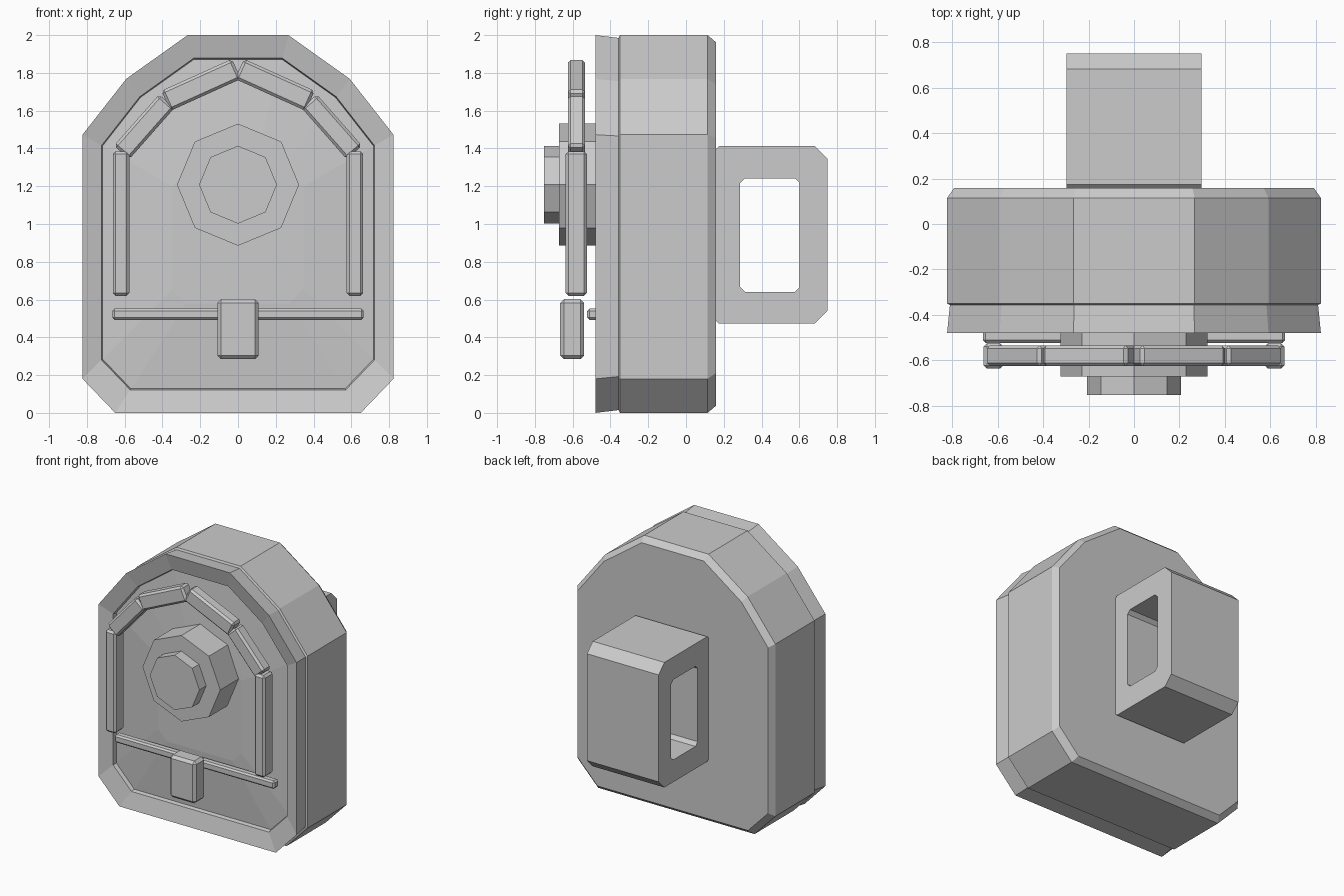
import bpy, bmesh, math
from mathutils import Matrix, Vector

if "Cube" in bpy.data.objects:
    bpy.data.objects.remove(bpy.data.objects["Cube"])


def make_object(name, bm):
    bmesh.ops.recalc_face_normals(bm, faces=bm.faces[:])
    mesh = bpy.data.meshes.new(name)
    bm.to_mesh(mesh)
    bm.free()
    ob = bpy.data.objects.new(name, mesh)
    bpy.context.collection.objects.link(ob)
    return ob


def bridge(bm, a, b):
    for i in range(len(a)):
        j = (i + 1) % len(a)
        bm.faces.new((a[i], a[j], b[j], b[i]))


def bar(name, centre, size, bevel, tilt=0.0):
    """Box with chamfered edges, tilted in the front plane."""
    bm = bmesh.new()
    bmesh.ops.create_cube(bm, size=1)
    bm.transform(Matrix.Diagonal((*size, 1)))
    bmesh.ops.bevel(bm, geom=bm.edges[:], offset=bevel, segments=1, affect='EDGES')
    bm.transform(Matrix.Translation(Vector(centre)) @ Matrix.Rotation(tilt, 4, 'Y'))
    return make_object(name, bm)


def octagon_disc(name, radius, y_front, y_back, z):
    bm = bmesh.new()
    bmesh.ops.create_cone(bm, cap_ends=True, segments=8, radius1=radius,
                          radius2=radius, depth=y_back - y_front)
    bm.transform(Matrix.Translation((0, (y_front + y_back) / 2, z))
                 @ Matrix.Rotation(math.pi / 2, 4, 'X'))
    return make_object(name, bm)


# Body: arched outline lofted through back chamfer, groove, sloped rim and recessed panel
half = [(0.65, 0), (0.823, 0.18), (0.823, 1.473), (0.592, 1.768), (0.267, 2.0)]
outline = half + [(-x, z) for x, z in reversed(half)]
rings = [(0.158, 0.963), (0.114, 1), (-0.35, 1), (-0.357, 0.985),
         (-0.48, 1), (-0.45, 0.878), (-0.42, 0.872), (-0.455, 0.42)]
bm = bmesh.new()
loops = [[bm.verts.new((x * s, y, 1 + (z - 1) * s)) for x, z in outline]
         for y, s in rings]
for a, b in zip(loops, loops[1:]):
    bridge(bm, a, b)
bm.faces.new(loops[0])
bm.faces.new(loops[-1])
make_object("body", bm)

# Stepped octagonal knob
octagon_disc("knob_base", 0.323, -0.672, -0.44, 1.208)
octagon_disc("knob_cap", 0.206, -0.752, -0.66, 1.208)

# Trim bars following the arch, mirrored left and right
for side, label in ((1, "right"), (-1, "left")):
    bar(f"side_trim_{label}", (side * 0.619, -0.581, 1.002), (0.088, 0.112, 0.765), 0.015)
    for name, p, q, width in (("lower_arch_trim", (0.616, 1.379), (0.377, 1.65), 0.108),
                              ("upper_arch_trim", (0.382, 1.652), (0.008, 1.821), 0.116)):
        length = math.dist(p, q)
        tilt = math.atan2(p[1] - q[1], q[0] - p[0]) + math.pi
        bar(f"{name}_{label}",
            (side * (p[0] + q[0]) / 2, -0.58, (p[1] + q[1]) / 2),
            (length, 0.092, width), 0.015, side * tilt)

# Horizontal trim and latch block
bar("cross_trim", (0, -0.493, 0.522), (1.33, 0.06, 0.06), 0.012)
bar("latch", (0, -0.603, 0.443), (0.218, 0.127, 0.318), 0.02)


# Rear belt loop: chamfered frame with a through opening
def frame_points(y0, y1, z0, z1, c0, c1):
    return [(y0 + c0, z0), (y1 - c1, z0), (y1, z0 + c1), (y1, z1 - c1),
            (y1 - c1, z1), (y0 + c0, z1), (y0, z1 - c0), (y0, z0 + c0)]


bm = bmesh.new()
outer_yz = frame_points(0.152, 0.75, 0.473, 1.412, 0.022, 0.068)
inner_yz = frame_points(0.287, 0.602, 0.64, 1.242, 0.026, 0.026)
o1, o2, i1, i2 = [[bm.verts.new((x, y, z)) for y, z in pts]
                  for pts in (outer_yz, inner_yz) for x in (-0.298, 0.298)]
for a, b in ((o1, o2), (o2, i2), (i2, i1), (i1, o1)):
    bridge(bm, a, b)
make_object("belt_loop", bm)
